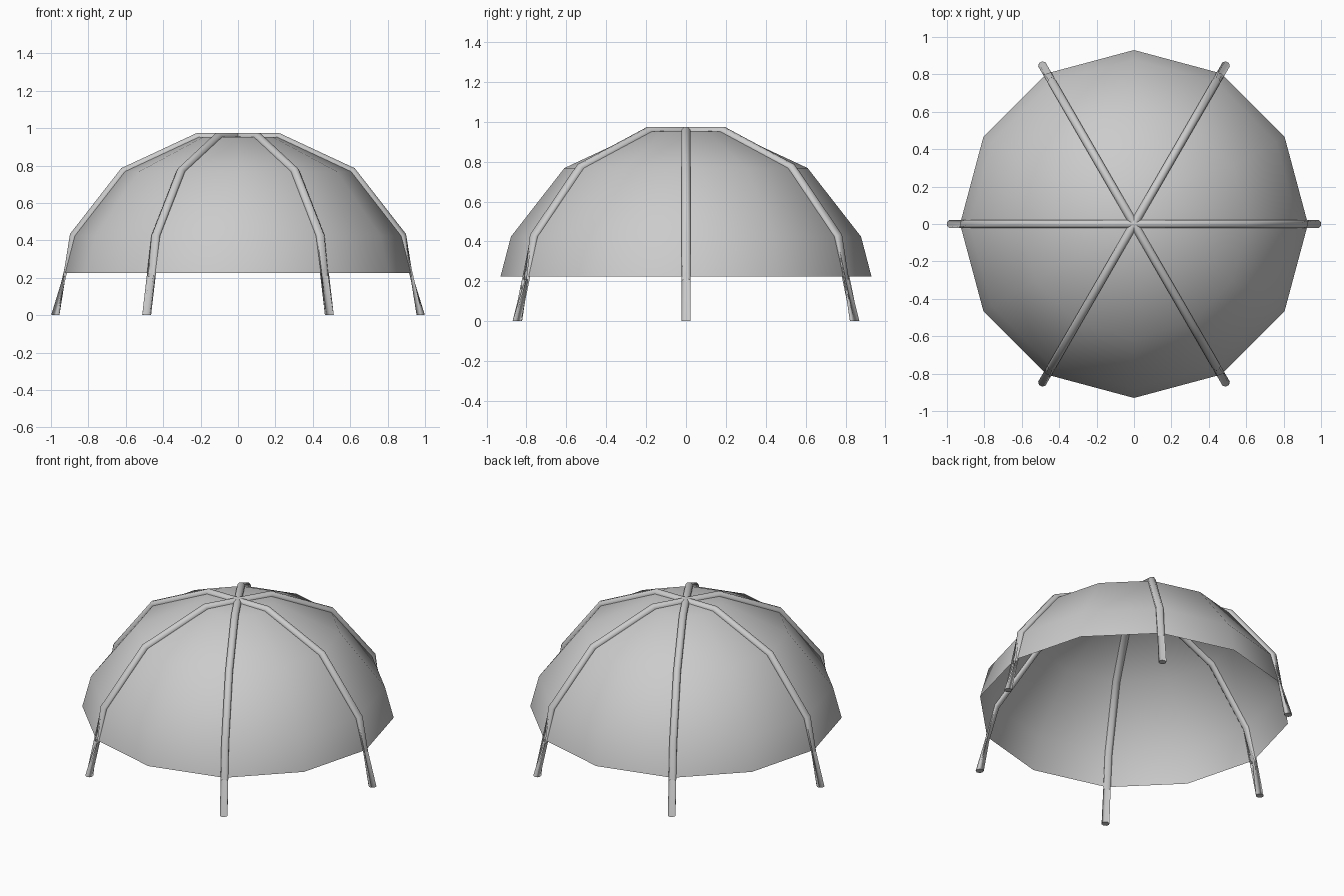
import bpy
import bmesh
from math import cos, sin, pi
from mathutils import Vector, Matrix

cube = bpy.data.objects.get("Cube")
if cube:
    bpy.data.objects.remove(cube, do_unlink=True)

ROD = 0.024        # pole radius
ROD_SIDES = 8
DOME_SIDES = 12

# Half profile shared by the canopy and the pole centre lines (radius, height)
FOOT = (0.977, 0.0)
RIM = (0.93, 0.225)
BENDS = [(0.878, 0.424), (0.61, 0.768), (0.215, 0.952)]


def make_material(name, rgb):
    mat = bpy.data.materials.new(name)
    mat.use_nodes = True
    mat.diffuse_color = (*rgb, 1)
    mat.node_tree.nodes["Principled BSDF"].inputs["Base Color"].default_value = (*rgb, 1)
    return mat


grey = make_material("plain grey", (0.6, 0.6, 0.6))


def finish(name, bm, recalc=True):
    if recalc:
        bmesh.ops.recalc_face_normals(bm, faces=bm.faces)
    mesh = bpy.data.meshes.new(name)
    bm.to_mesh(mesh)
    bm.free()
    mesh.materials.append(grey)
    obj = bpy.data.objects.new(name, mesh)
    bpy.context.collection.objects.link(obj)
    return obj


def bridge(bm, a, b):
    n = len(a)
    for i in range(n):
        j = (i + 1) % n
        face = bm.faces.new((a[i], a[j], b[j], b[i]))
        face.smooth = True


# Canopy: open twelve-sided shell, smooth shaded
bm = bmesh.new()
rings = []
for r, z in [RIM] + BENDS:
    rings.append([bm.verts.new((r * cos(2 * pi * i / DOME_SIDES),
                                r * sin(2 * pi * i / DOME_SIDES), z))
                  for i in range(DOME_SIDES)])
for low, high in zip(rings, rings[1:]):
    bridge(bm, low, high)
apex = bm.verts.new((0, 0, BENDS[-1][1] + 0.003))
for i in range(DOME_SIDES):
    bm.faces.new((rings[-1][i], rings[-1][(i + 1) % DOME_SIDES], apex)).smooth = True
finish("canopy", bm, recalc=False)


# Poles: three full arches with mitred bends and level feet
def make_arch(name, angle):
    half = [FOOT] + BENDS
    path = [Vector((r, 0, z)) for r, z in half]
    path += [Vector((-r, 0, z)) for r, z in reversed(half)]
    side = Vector((0, 1, 0))
    bm = bmesh.new()
    rings = []
    for k, p in enumerate(path):
        if k in (0, len(path) - 1):
            outward = Vector((1 if k == 0 else -1, 0, 0))
            stretch = 1.0
        else:
            before = (p - path[k - 1]).normalized()
            after = (path[k + 1] - p).normalized()
            tangent = (before + after).normalized()
            outward = side.cross(tangent) * -1
            stretch = 1 / tangent.dot(after)
        rings.append([bm.verts.new(p + side * ROD * sin(2 * pi * (i + 0.5) / ROD_SIDES)
                                   + outward * ROD * stretch * cos(2 * pi * (i + 0.5) / ROD_SIDES))
                      for i in range(ROD_SIDES)])
    for a, b in zip(rings, rings[1:]):
        bridge(bm, a, b)
    bm.faces.new(rings[0])
    bm.faces.new(rings[-1])
    bm.transform(Matrix.Rotation(angle, 4, 'Z'))
    return finish(name, bm)


for i, label in enumerate(("side", "left_diagonal", "right_diagonal")):
    make_arch(label + "_pole", i * pi / 3)
